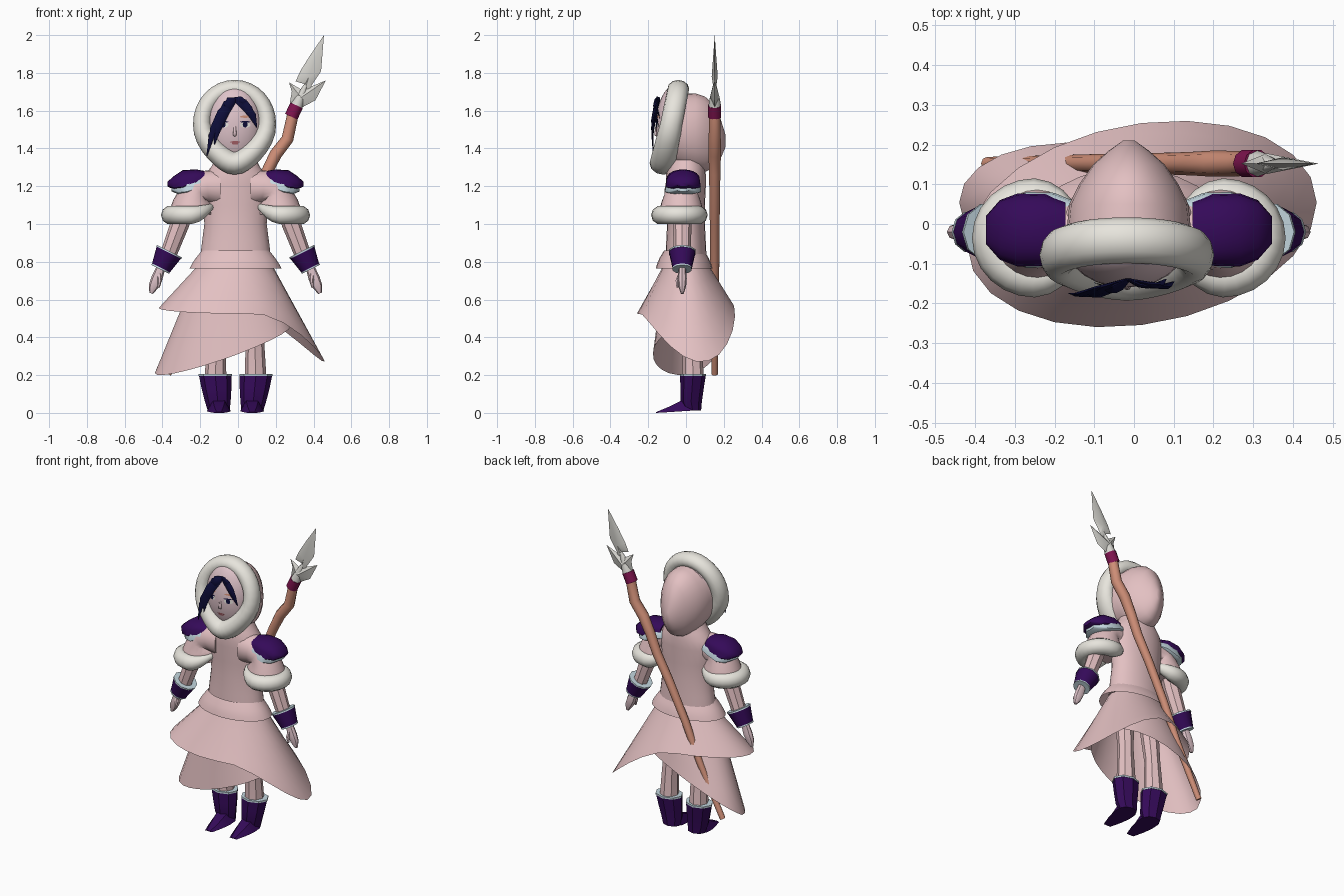
import bpy, bmesh, math
from math import sin, cos, pi, radians, sqrt
from mathutils import Vector, Matrix

if "Cube" in bpy.data.objects:
    bpy.data.objects.remove(bpy.data.objects["Cube"], do_unlink=True)


def material(name, red, green, blue):
    mat = bpy.data.materials.new(name)
    mat.use_nodes = True
    mat.diffuse_color = (red, green, blue, 1)
    mat.node_tree.nodes["Principled BSDF"].inputs["Base Color"].default_value = (red, green, blue, 1)
    return mat


cloth = material("pink cloth", .77, .53, .54)
fur = material("white fur", .8, .78, .72)
purple = material("deep purple", .035, .003, .1)
trim = material("pale blue trim", .55, .68, .74)
skin = material("pale skin", .74, .55, .59)
hair = material("navy hair", .004, .004, .04)
wood = material("spear wood", .64, .28, .19)
wrap = material("magenta wrap", .22, .007, .08)
steel = material("pale steel", .68, .67, .63)
lip = material("rose lips", .42, .13, .15)

MID = -.013  # the body stands slightly off the centre line


def finish(name, bm, *mats, angle=40):
    """Turn a bmesh into a shaded object."""
    bmesh.ops.recalc_face_normals(bm, faces=bm.faces)
    mesh = bpy.data.meshes.new(name)
    bm.to_mesh(mesh)
    bm.free()
    for mat in mats:
        mesh.materials.append(mat)
    obj = bpy.data.objects.new(name, mesh)
    bpy.context.collection.objects.link(obj)
    bpy.ops.object.select_all(action='DESELECT')
    obj.select_set(True)
    bpy.context.view_layer.objects.active = obj
    bpy.ops.object.shade_smooth_by_angle(angle=radians(angle))
    return obj


def loft(name, loops, mat, caps=True, closed=False, angle=40):
    """Bridge a list of equal point loops."""
    bm = bmesh.new()
    rows = [[bm.verts.new(p) for p in loop] for loop in loops]
    count = len(rows[0])
    pairs = list(zip(rows, rows[1:])) + ([(rows[-1], rows[0])] if closed else [])
    for low, high in pairs:
        for i in range(count):
            j = (i + 1) % count
            bm.faces.new((low[i], low[j], high[j], high[i]))
    if caps and not closed:
        bm.faces.new(rows[0])
        bm.faces.new(rows[-1])
    return finish(name, bm, mat, angle=angle)


def angles(count):
    return [2 * pi * i / count for i in range(count)]


def flat_ring(x, y, z, rx, ry, count=24):
    return [(x + rx * cos(a), y + ry * sin(a), z) for a in angles(count)]


def tube(name, points, radii, mat, ref=(0, 1, 0), flat=1, count=8, closed=False, angle=40):
    """Sweep a tapering oval along a path; flat scales it along ref."""
    points = [Vector(p) for p in points]
    ref, last, loops = Vector(ref), len(points) - 1, []
    for i, p in enumerate(points):
        if closed:
            tangent = points[(i + 1) % (last + 1)] - points[i - 1]
        else:
            tangent = points[min(i + 1, last)] - points[max(i - 1, 0)]
        side = tangent.cross(ref).normalized()
        up = side.cross(tangent).normalized()
        loops.append([p + radii[i] * (side * cos(a) + up * flat * sin(a)) for a in angles(count)])
    return loft(name, loops, mat, closed=closed, angle=angle)


# Bodice and peplum
bodice = [(1.34, .11, .09), (1.3, .13, .1), (1.26, .165, .105), (1.2, .18, .105), (1.1, .172, .1),
          (1, .165, .1), (.9, .178, .105), (.8, .19, .11)]
loft("bodice", [flat_ring(MID, 0, z, rx, ry) for z, rx, ry in bodice], cloth, angle=60)
peplum = [(.86, .178, .106), (.82, .21, .13), (.79, .23, .143), (.765, .243, .15)]
loft("peplum", [flat_ring(MID, -.01, z, rx, ry) for z, rx, ry in peplum], cloth, caps=False)


# Two overlapping skirts with slanted hems
def skirt(name, x, y, rx, ry, skew, hem_height):
    waist = flat_ring(MID, 0, .79, .19, .115)
    hem = [(x + rx * cos(a), y + ry * sin(a + skew), hem_height(a)) for a in angles(24)]
    loops = [[Vector(w).lerp(Vector(h), step / 5) for w, h in zip(waist, hem)] for step in range(6)]
    loft(name, loops, cloth, caps=False, angle=60)


skirt("upper_skirt", .02, 0, .44, .26, radians(12),
      lambda a: .555 + .03 * sin(a) - .29 * max(0, cos(a - radians(10))) ** 1.6)
skirt("lower_skirt", -.08, .015, .36, .19, radians(-12),
      lambda a: .335 - .135 * cos(a - radians(203)) + .05 * max(0, sin(a)))

# Hood: rings stepping back to a blunt point
hood = [(-.07, .165, 1.51, .2), (0, .155, 1.487, .205), (.05, .15, 1.483, .208), (.1, .125, 1.475, .2),
        (.15, .09, 1.465, .165), (.185, .05, 1.45, .1), (.21, .015, 1.44, .03)]
loft("hood", [[(MID + rx * cos(a), y, z + rz * sin(a)) for a in angles(24)] for y, rx, z, rz in hood],
     cloth, angle=60)

# Fur round the face, pointed under the chin
path, sizes = [], []
for a in angles(32):
    low = max(0, -sin(a))
    z = 1.53 + (.185 if sin(a) > 0 else .208) * sin(a)
    path.append((-.018 + .172 * cos(a) * (1 - .38 * low ** 2), -.04 - .2 * (1.72 - z), z))
    sizes.append(.048 + .013 * low)
tube("hood_fur", path, sizes, fur, flat=1.2, count=12, closed=True, angle=70)

# Head
HEAD, SIZE = Vector((-.02, -.055, 1.52)), Vector((.15, .105, .215))
bm = bmesh.new()
bmesh.ops.create_uvsphere(bm, u_segments=24, v_segments=16, radius=1,
                          matrix=Matrix.Translation(HEAD) @ Matrix.Diagonal((*SIZE, 1)))
finish("head", bm, skin, angle=60)


def face_point(x, z, lift):
    u, w = (x - HEAD.x) / SIZE.x, (z - HEAD.z) / SIZE.z
    return Vector((x, HEAD.y - SIZE.y * sqrt(max(0, 1 - u * u - w * w)) - lift, z))


def face_patch(name, x, z, width, height, mat, lift=.002):
    bm = bmesh.new()
    bm.faces.new([bm.verts.new(face_point(x + width * cos(a), z + height * sin(a), lift)) for a in angles(12)])
    finish(name, bm, mat)


# Facial features
for side, label in ((1, "left"), (-1, "right")):
    x = HEAD.x + side * .058
    face_patch(label + "_eye_white", x, 1.525, .028, .015, fur, .003)
    face_patch(label + "_iris", x, 1.526, .013, .015, hair, .005)
    face_patch(label + "_eyelid", x, 1.541, .029, .004, hair, .005)
    face_patch(label + "_brow", x, 1.568, .027, .006, wood)
face_patch("lower_lip", -.015, 1.425, .018, .005, lip, .003)
face_patch("upper_lip", -.015, 1.434, .028, .005, lip, .004)
tube("nose", [face_point(-.017, 1.52, -.004), face_point(-.017, 1.485, -.001), face_point(-.017, 1.472, 0),
              face_point(-.017, 1.464, -.006)], [.006, .009, .01, .004], skin, ref=(1, 0, 0), angle=80)

# Swept fringe: strands from the parting, each bending out then down
strands = [(-.165, 1.36, .02), (-.15, 1.41, .026), (-.125, 1.42, .026), (-.11, 1.47, .028), (-.09, 1.53, .028),
           (-.06, 1.585, .026), (.045, 1.615, .016), (.08, 1.56, .022), (.1, 1.51, .024)]
for number, (x, z, width) in enumerate(strands):
    start = face_point(-.015, 1.66, .006)
    end = Vector((x, -.174 if x < -.1 else -.145, z)) if abs(x) > .095 else face_point(x, z, .008)
    bend = start.lerp(end, .35) + Vector((x * .15, -.012, .016))
    drop = start.lerp(end, .7) + Vector((x * .12, -.014, .018))
    tube(f"fringe_strand_{number}", [start, bend, drop, end], [.012, width, width * .8, .002],
         hair, flat=.35, count=6)


def arch(x, y, base, half, rise):
    """Flat-bottomed, square-shouldered arch standing across the arm."""
    return [(x, y + half * cos(a), base + (rise * sin(a) ** .7 if sin(a) > 0 else .012 * sin(a)))
            for a in angles(20)]


def sleeve_ring(side, x, z, tilt, radius, depth):
    """Oval that turns from upright at the chest to level at the cuff."""
    lean = radians(tilt)
    return [(MID + side * (x + radius * cos(a) * sin(lean)), -.025 + depth * sin(a), z + radius * cos(a) * cos(lean))
            for a in angles(24)]


for side, label in ((1, "left"), (-1, "right")):
    # Puffed sleeve flowing out of the chest
    sleeve = [(.08, 1.19, 0, .095, .08), (.15, 1.195, 8, .088, .085), (.2, 1.185, 35, .08, .088),
              (.215, 1.155, 65, .085, .09), (.225, 1.115, 82, .105, .105), (.24, 1.05, 90, .118, .12)]
    loft(label + "_sleeve", [sleeve_ring(side, *values) for values in sleeve], cloth, angle=70)

    # Sleeve fur, thin and raised towards the chest
    ring, sizes = [], []
    for a in angles(24):
        inner = max(0, -cos(a))
        ring.append((MID + side * (.237 + .108 * cos(a)), -.035 + .1 * sin(a), 1.047 + .045 * inner ** 1.5))
        sizes.append(.05 - .034 * inner ** 1.5)
    tube(label + "_sleeve_fur", ring, sizes, fur, ref=(0, 0, 1), count=10, closed=True, angle=70)

    # Arched shoulder pad over a pale lining
    pad = [(.16, 1.235, .07, .045), (.21, 1.222, .09, .067), (.28, 1.197, .092, .088), (.325, 1.195, .075, .06),
           (.36, 1.21, .035, .014)]
    loft(label + "_shoulder_pad", [arch(MID + side * x, -.015, z, half, rise) for x, z, half, rise in pad],
         purple, angle=50)
    loft(label + "_pad_lining", [arch(MID + side * (x - .022), -.015, z - .026, half * 1.04, rise)
                                 for x, z, half, rise in pad], trim, angle=50)

    # Arm, bracer and hand share one slanted line
    def arm_at(x, z):
        return (MID + side * x, -.02, z)

    tube(label + "_arm", [arm_at(.265, 1.1), arm_at(.295, 1), arm_at(.37, .8)], [.05, .05, .042], cloth)
    tube(label + "_bracer", [arm_at(.353, .85), arm_at(.396, .765)], [.072, .052], purple, count=10)
    for end, start, stop, radius in (("top", (.35, .856), (.354, .848), .074),
                                     ("bottom", (.395, .768), (.399, .76), .053)):
        tube(f"{label}_bracer_{end}_trim", [arm_at(*start), arm_at(*stop)], [radius] * 2, trim, count=10)
    tube(label + "_hand", [arm_at(.395, .77), arm_at(.417, .71), arm_at(.434, .67), arm_at(.447, .633)],
         [.024, .03, .026, .01], skin, flat=.8)
    tube(label + "_thumb", [(MID + side * x, y, z) for x, y, z in ((.405, -.03, .735), (.402, -.045, .7),
                                                                  (.407, -.045, .665))],
         [.012, .012, .006], skin, count=6)

    # Leg
    tube(label + "_leg", [(MID + side * .09, 0, .76), (MID + side * .102, .03, .42), (MID + side * .106, .038, .18)],
         [.06, .047, .058], cloth)

    # Boot tapering into a broad, pointed toe
    foot = MID + side * .088
    shaft = [(.2, .037, .086, .068), (.13, .032, .079, .062), (.06, .027, .068, .057), (.012, .035, .058, .045)]
    loft(label + "_boot", [flat_ring(foot + side * .1 * z, y, z, rx, ry, 8) for z, y, rx, ry in shaft],
         purple, angle=30)
    toe = [(.03, .062, .012, .075), (-.03, .062, .008, .062), (-.09, .048, .004, .033), (-.158, .025, 0, .004)]
    loft(label + "_boot_toe", [[(foot - w, y, low), (foot + w, y, low), (foot + w * .5, y, top),
                                (foot - w * .5, y, top)] for y, w, low, top in toe], purple, angle=30)
    loft(label + "_boot_trim", [flat_ring(foot + side * .02, .037, z, .088, .07, 8) for z in (.195, .206)], trim)

# Spear slung across the back
BACK = .152
shaft = [(.295, 1.6), (.262, 1.45), (.2, 1.37), (.15, 1.27), (.1, 1.15), (.015, 1), (-.1, .77), (-.2, .54), (-.37, .205)]
tube("spear_shaft", [(x, BACK, z) for x, z in shaft], [.03, .032, .033, .03, .028, .026, .024, .021, .017],
     wood, angle=60)
tube("spear_wrap", [(.282, BACK, 1.568), (.31, BACK, 1.628)], [.036, .036], wrap, count=10)


def ridged_plate(name, outline, ridge, depth):
    """Flat outline raised to a point on both faces."""
    bm = bmesh.new()
    rim = [bm.verts.new((x, BACK, z)) for x, z in outline]
    for sign in (1, -1):
        peak = bm.verts.new((ridge[0], BACK + sign * depth, ridge[1]))
        for i, vert in enumerate(rim):
            bm.faces.new((rim[i - 1], vert, peak))
    finish(name, bm, steel, angle=50)


ridged_plate("spear_blade", [(.455, 2), (.38, 1.89), (.33, 1.81), (.305, 1.755), (.355, 1.74), (.345, 1.68),
                             (.385, 1.7), (.39, 1.735), (.44, 1.81)], (.375, 1.78), .016)
ridged_plate("spear_barbs", [(.27, 1.75), (.285, 1.7), (.275, 1.645), (.335, 1.615), (.41, 1.655), (.465, 1.76),
                             (.38, 1.725), (.33, 1.715)], (.335, 1.67), .026)
tube("spear_socket", [(.308, BACK, 1.62), (.325, BACK, 1.66), (.36, BACK, 1.74)], [.034, .028, .008], steel, angle=60)
